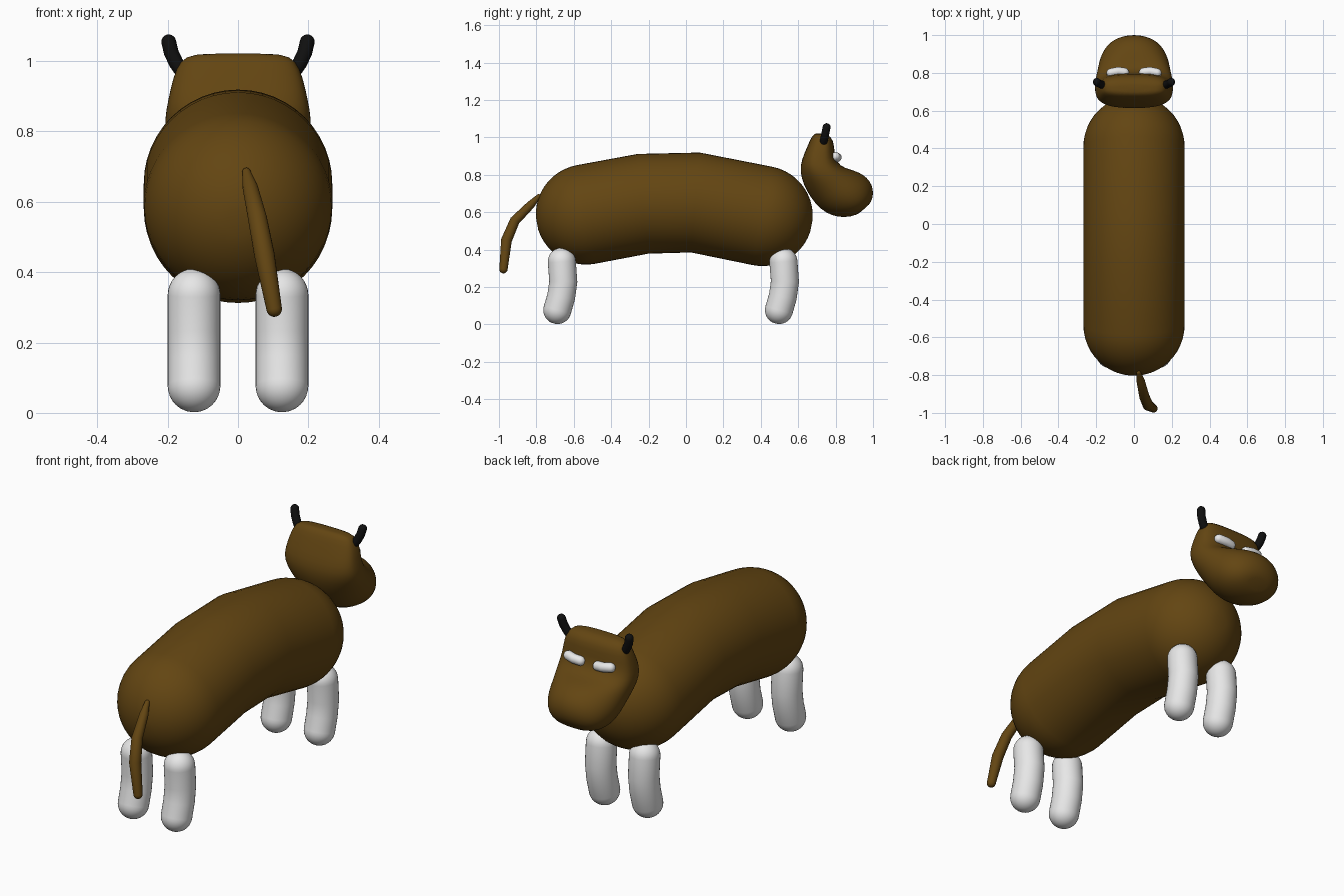
import bpy, bmesh, math
from mathutils import Vector

if "Cube" in bpy.data.objects:
    bpy.data.objects.remove(bpy.data.objects["Cube"])


def material(name, rgb):
    m = bpy.data.materials.new(name)
    m.diffuse_color = (*rgb, 1)
    m.use_nodes = True
    m.node_tree.nodes["Principled BSDF"].inputs["Base Color"].default_value = m.diffuse_color
    return m


BROWN = material("brown hide", (0.125, 0.06, 0.006))
WHITE = material("white", (0.8, 0.8, 0.8))
BLACK = material("black horn", (0.005, 0.005, 0.005))


def loft(name, rings, mat, subdiv=0):
    """Skin a list of point rings, closing both ends with a pole vertex."""
    bm = bmesh.new()
    rows = [[bm.verts.new(p) for p in ring] for ring in rings]
    n = len(rows[0])
    for a, b in zip(rows, rows[1:]):
        for i in range(n):
            bm.faces.new((a[i], a[(i + 1) % n], b[(i + 1) % n], b[i]))
    for row in (rows[0], rows[-1]):
        pole = bm.verts.new(sum((v.co for v in row), Vector()) / n)
        for i in range(n):
            bm.faces.new((row[i], row[(i + 1) % n], pole))
    bmesh.ops.recalc_face_normals(bm, faces=bm.faces)
    me = bpy.data.meshes.new(name)
    bm.to_mesh(me)
    bm.free()
    me.shade_smooth()
    me.materials.append(mat)
    ob = bpy.data.objects.new(name, me)
    bpy.context.collection.objects.link(ob)
    if subdiv:
        ob.modifiers.new("smooth", 'SUBSURF').levels = subdiv
        ob.modifiers["smooth"].render_levels = subdiv
    return ob


def capsule(name, path, radii, mat, n=32, cap=8):
    """Bent tube with round ends along a path."""
    pts = [Vector(p) for p in path]
    if isinstance(radii, (int, float)):
        radii = [radii] * len(pts)
    seg = [(b - a).normalized() for a, b in zip(pts, pts[1:])]
    tan = [seg[0]] + [(a + b).normalized() for a, b in zip(seg, seg[1:])] + [seg[-1]]
    stations = []
    for k in range(1, cap + 1):                       # start dome
        a = math.pi / 2 * k / cap
        stations.append((pts[0] - tan[0] * radii[0] * math.cos(a), tan[0], radii[0] * math.sin(a)))
    stations += list(zip(pts[1:-1], tan[1:-1], radii[1:-1]))
    for k in range(cap, 0, -1):                       # end dome
        a = math.pi / 2 * k / cap
        stations.append((pts[-1] + tan[-1] * radii[-1] * math.cos(a), tan[-1], radii[-1] * math.sin(a)))
    side = Vector((1, 0, 0)) if abs(tan[0].x) < 0.7 else Vector((0, 1, 0))
    rings = []
    for c, t, r in stations:
        u = (side - t * side.dot(t)).normalized()
        v = t.cross(u)
        rings.append([c + r * (math.cos(w) * u + math.sin(w) * v)
                      for w in (2 * math.pi * i / n for i in range(n))])
    return loft(name, rings, mat)


# Arched body
capsule("body", [(0, -0.535, 0.588), (0, -0.23, 0.645), (0, 0.05, 0.652), (0, 0.41, 0.58)],
        0.268, BROWN, n=48, cap=12)

# Head: rings spanned between a back and a front profile point
# (back y, back z, front y, front z, half width, squareness)
HEAD = [
    (0.690, 1.022, 0.745, 1.020, 0.13, 3.0),
    (0.670, 1.002, 0.778, 1.002, 0.165, 3.0),
    (0.648, 0.950, 0.793, 0.960, 0.185, 3.0),
    (0.618, 0.880, 0.795, 0.890, 0.20, 3.0),
    (0.608, 0.820, 0.825, 0.845, 0.21, 2.6),
    (0.628, 0.745, 0.880, 0.828, 0.205, 2.2),
    (0.668, 0.675, 0.930, 0.812, 0.195, 2.0),
    (0.718, 0.615, 0.968, 0.785, 0.187, 2.0),
    (0.780, 0.580, 0.994, 0.750, 0.170, 2.0),
    (0.850, 0.570, 1.004, 0.700, 0.140, 2.0),
    (0.915, 0.585, 0.990, 0.650, 0.085, 2.0),
]


def head_ring(by, bz, fy, fz, w, power, n=32):
    mid, half = Vector((0, (by + fy) / 2, (bz + fz) / 2)), Vector((0, (fy - by) / 2, (fz - bz) / 2))
    ring = []
    for i in range(n):
        a = 2 * math.pi * i / n
        c, s = math.cos(a), math.sin(a)
        x = math.copysign(abs(c) ** (2 / power), c) * w
        ring.append(mid + half * math.copysign(abs(s) ** (2 / power), s) + Vector((x, 0, 0)))
    return ring


loft("head", [head_ring(*r) for r in HEAD], BROWN, subdiv=1)

# Mirrored parts: legs, horns, eyes
for s, label in ((-1, "left"), (1, "right")):
    for y, end in ((0, "tail_end_leg"), (1.185, "head_end_leg")):
        capsule(f"{label}_{end}",
                [(s * 0.125, y - 0.664, 0.335), (s * 0.125, y - 0.656, 0.23),
                 (s * 0.125, y - 0.667, 0.15), (s * 0.125, y - 0.688, 0.077)], 0.075, WHITE)
    capsule(f"{label}_horn",
            [(s * 0.162, 0.735, 0.975), (s * 0.176, 0.74, 0.995),
             (s * 0.19, 0.746, 1.025), (s * 0.197, 0.752, 1.055)], 0.021, BLACK, n=16, cap=5)
    capsule(f"{label}_eye",
            [(s * 0.05, 0.803, 0.889), (s * 0.085, 0.808, 0.893), (s * 0.122, 0.800, 0.898)],
            0.024, WHITE, n=16, cap=5)

# Drooping tail
capsule("tail", [(0.024, -0.787, 0.685), (0.035, -0.83, 0.64), (0.055, -0.915, 0.555),
                 (0.075, -0.96, 0.45), (0.103, -0.976, 0.295)],
        [0.012, 0.022, 0.027, 0.029, 0.022], BROWN, n=20, cap=6)
